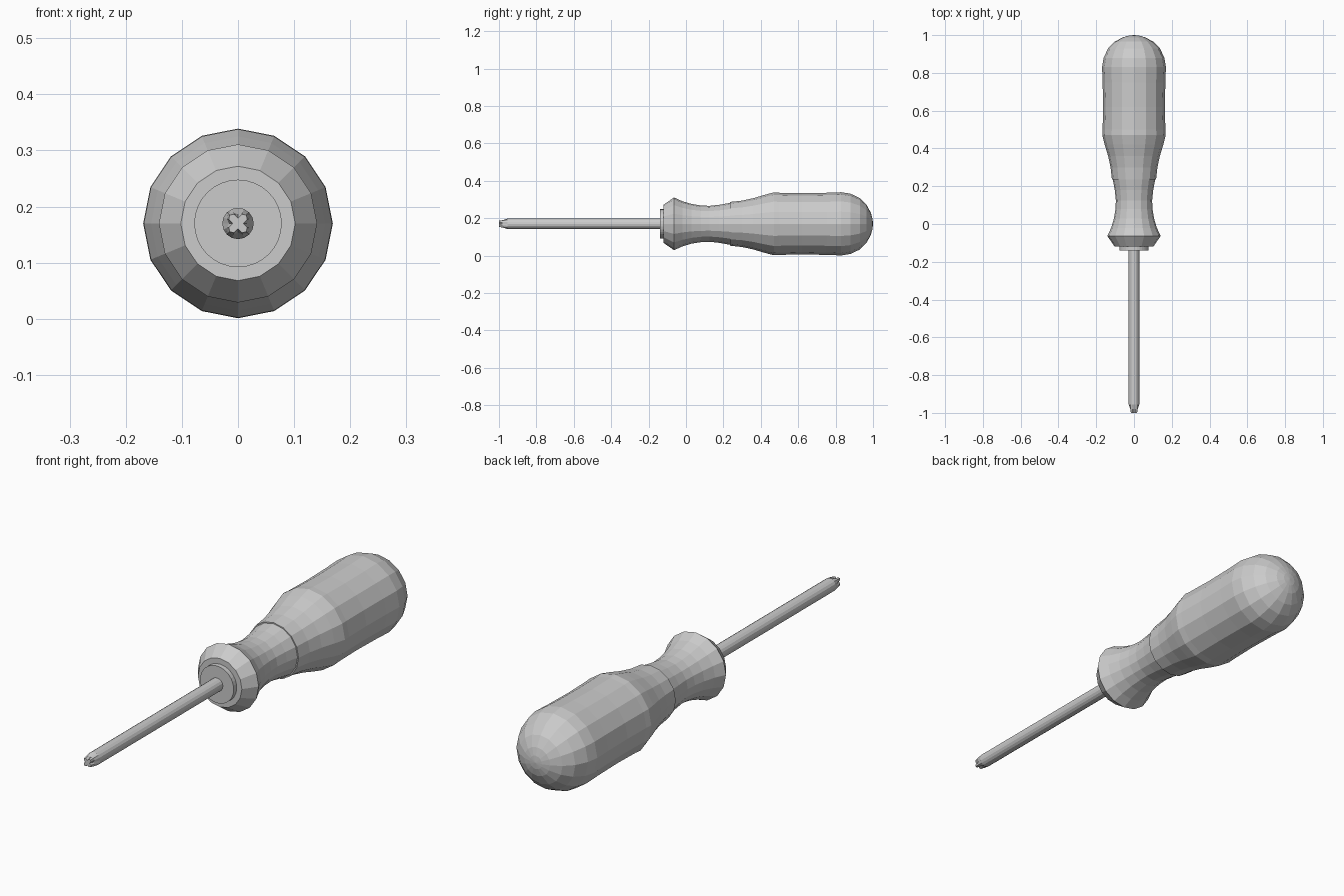
import bpy, bmesh
from math import sin, cos, tau

if "Cube" in bpy.data.objects:
    bpy.data.objects.remove(bpy.data.objects["Cube"])

CZ = 0.17  # height of the tool axis


def loft(name, profile, sides=16, shape=None):
    """Rings along y from (y, radius) pairs; shape may alter single radii."""
    bm = bmesh.new()
    rings = []
    for k, (y, r) in enumerate(profile):
        if r == 0:
            rings.append([bm.verts.new((0, y, CZ))])
            continue
        ring = []
        for i in range(sides):
            q = r * (shape(k, i) if shape else 1)
            a = tau * i / sides
            ring.append(bm.verts.new((q * sin(a), y, CZ + q * cos(a))))
        rings.append(ring)
    for a, b in zip(rings, rings[1:]):
        for i in range(sides):
            j = (i + 1) % sides
            if len(b) == 1:
                bm.faces.new((a[i], a[j], b[0]))
            else:
                bm.faces.new((a[i], a[j], b[j], b[i]))
    for ring in (rings[0], rings[-1]):
        if len(ring) > 1:
            bm.faces.new(ring)
    bmesh.ops.recalc_face_normals(bm, faces=bm.faces)
    me = bpy.data.meshes.new(name)
    bm.to_mesh(me)
    bm.free()
    ob = bpy.data.objects.new(name, me)
    bpy.context.collection.objects.link(ob)
    return ob


# Main grip with rounded butt
loft("grip", [(0.235, 0.117), (0.30, 0.124), (0.36, 0.137), (0.42, 0.155),
              (0.47, 0.168), (0.50, 0.166), (0.62, 0.164), (0.75, 0.166),
              (0.83, 0.169), (0.88, 0.161), (0.93, 0.137), (0.965, 0.102),
              (0.988, 0.06), (0.997, 0.028), (1.0, 0)])

# Waisted neck with flared finger guard
loft("neck", [(-0.12, 0.102), (-0.064, 0.141), (-0.02, 0.121), (0.03, 0.106),
              (0.08, 0.098), (0.125, 0.096), (0.18, 0.102), (0.235, 0.112)])

# Front collar
loft("collar", [(-0.14, 0.078), (-0.11, 0.078)], 32)


# Shaft with a cross-shaped tip: blades on the diagonals, grooves on the axes
def cross(k, i):
    if k > 1:
        return 1.0
    if i % 4 == 0:
        return 0.45 if k == 0 else 0.65
    return 1.0 if i % 4 == 2 else 0.85


loft("shaft", [(-1.0, 0.021), (-0.98, 0.025), (-0.955, 0.028), (-0.13, 0.028)],
     16, cross)
